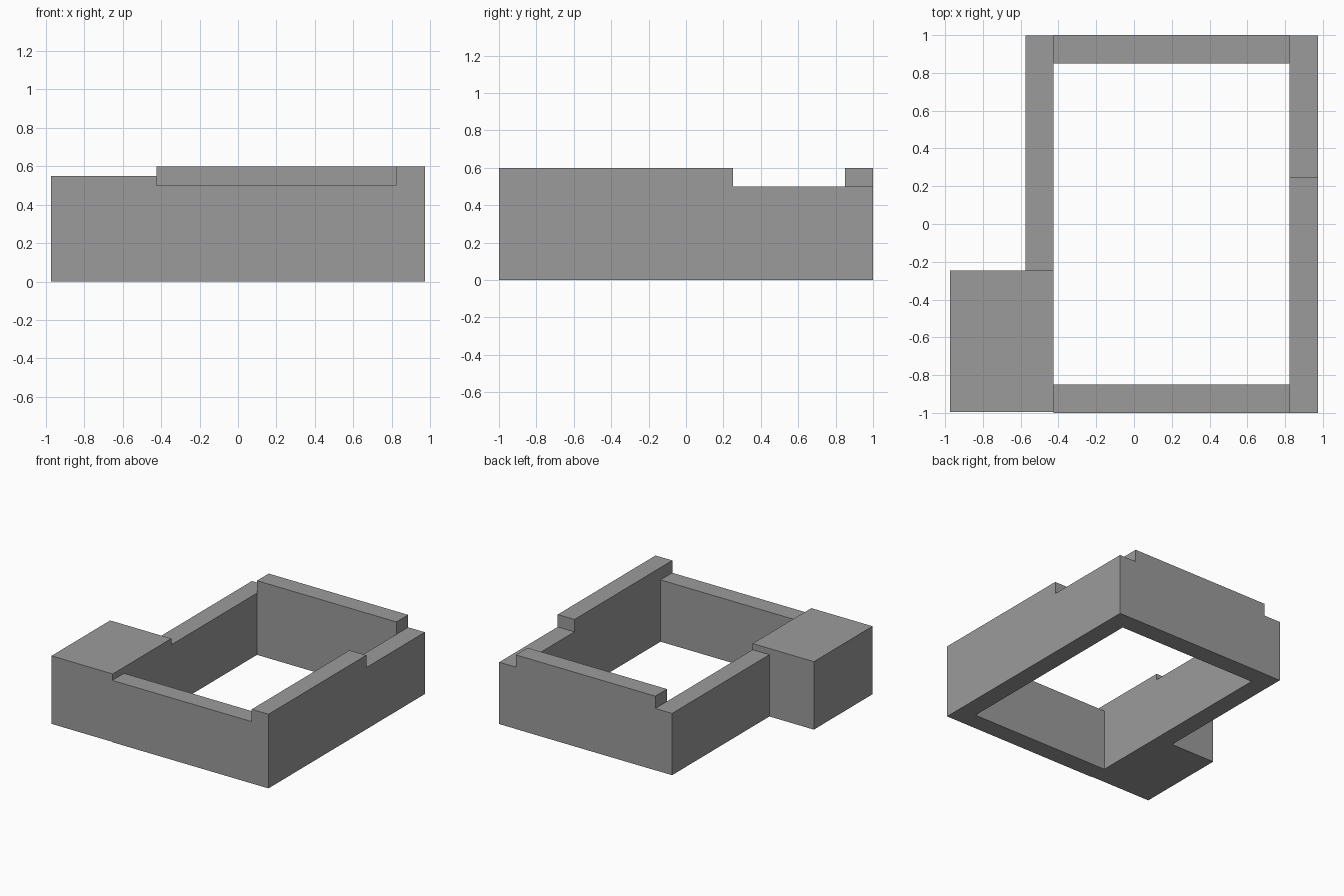
import bpy
import bmesh
from mathutils import Vector

cube = bpy.data.objects.get("Cube")
if cube:
    bpy.data.objects.remove(cube, do_unlink=True)

# Single plain grey
grey = bpy.data.materials.new("plain grey")
grey.use_nodes = True
colour = (0.33, 0.33, 0.33, 1)
grey.diffuse_color = colour
grey.node_tree.nodes["Principled BSDF"].inputs["Base Color"].default_value = colour


def box(name, x, y, height):
    """Box standing on the ground, spanning the x and y ranges."""
    bm = bmesh.new()
    bmesh.ops.create_cube(bm, size=1)
    size = Vector((x[1] - x[0], y[1] - y[0], height))
    centre = Vector(((x[0] + x[1]) / 2, (y[0] + y[1]) / 2, height / 2))
    for v in bm.verts:
        v.co = v.co * size + centre
    mesh = bpy.data.meshes.new(name)
    bm.to_mesh(mesh)
    bm.free()
    mesh.materials.append(grey)
    obj = bpy.data.objects.new(name, mesh)
    bpy.context.collection.objects.link(obj)


LOW, HIGH, MID = 0.5, 0.6, 0.55
SIDE = 0.973                 # outer half width
WALL = 0.15                  # wall thickness
LEFT_IN, RIGHT_IN = -0.425, SIDE - WALL

# Walls around the open yard
box("front_wall", (LEFT_IN, RIGHT_IN), (-1, -1 + WALL), LOW)
box("back_wall", (LEFT_IN, RIGHT_IN), (1 - WALL, 1), HIGH)
box("side_wall_tall", (RIGHT_IN, SIDE), (-1, 0.25), HIGH)
box("side_wall_low", (RIGHT_IN, SIDE), (0.25, 0.999), LOW)
box("opposite_side_wall", (LEFT_IN - WALL, LEFT_IN), (-0.245, 0.999), LOW)

# Solid corner block
box("corner_block", (-SIDE, LEFT_IN), (-0.995, -0.245), MID)
